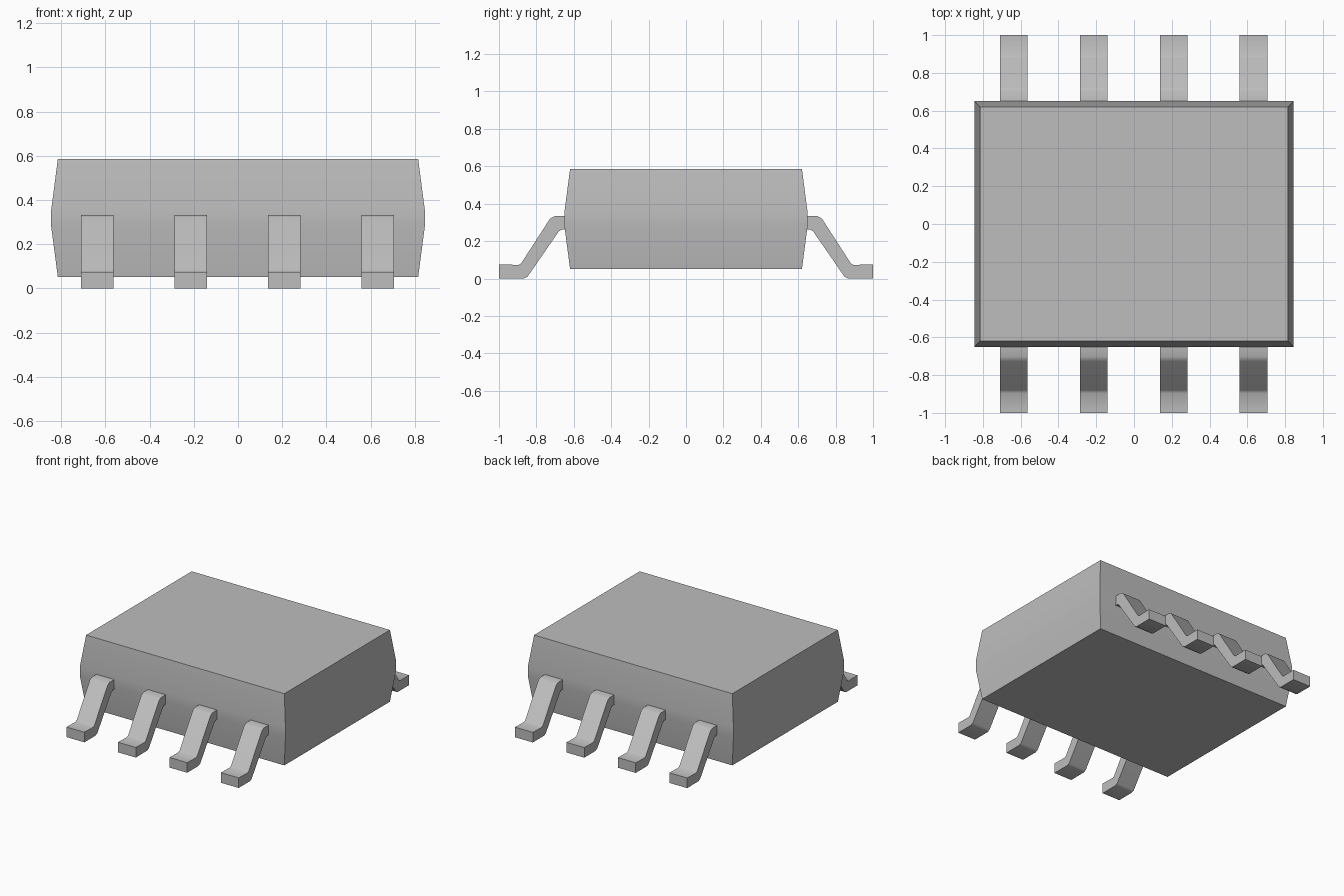
import bpy
import bmesh
import math

cube = bpy.data.objects.get("Cube")
if cube:
    bpy.data.objects.remove(cube, do_unlink=True)

grey = bpy.data.materials.new("mid_grey")
grey.use_nodes = True
colour = (0.51, 0.51, 0.515, 1)
grey.diffuse_color = colour
grey.node_tree.nodes["Principled BSDF"].inputs["Base Color"].default_value = colour


def loft(name, rings):
    """Skin closed rings of points and cap both ends."""
    bm = bmesh.new()
    loops = [[bm.verts.new(p) for p in ring] for ring in rings]
    for a, b in zip(loops, loops[1:]):
        for i in range(len(a)):
            j = (i + 1) % len(a)
            bm.faces.new((a[i], a[j], b[j], b[i]))
    bm.faces.new(loops[0])
    bm.faces.new(loops[-1])
    bmesh.ops.recalc_face_normals(bm, faces=bm.faces)
    mesh = bpy.data.meshes.new(name)
    bm.to_mesh(mesh)
    bm.free()
    mesh.materials.append(grey)
    obj = bpy.data.objects.new(name, mesh)
    bpy.context.collection.objects.link(obj)
    bpy.ops.object.select_all(action='DESELECT')
    obj.select_set(True)
    bpy.context.view_layer.objects.active = obj
    bpy.ops.object.shade_smooth_by_angle(angle=math.radians(40))


def rectangle(x, y, z):
    return [(-x, -y, z), (x, -y, z), (x, y, z), (-x, y, z)]


# Package body: tapered above and below a narrow waist band
loft("body", [rectangle(0.815, 0.62, 0.052), rectangle(0.845, 0.65, 0.28),
              rectangle(0.845, 0.65, 0.355), rectangle(0.815, 0.62, 0.585)])

# Bent legs: outward profile (distance from centre, height)
profile = [(0.63, 0.262), (0.665, 0.262), (0.68, 0.252), (0.847, 0.01),
           (0.867, 0), (1, 0), (1, 0.075), (0.895, 0.073), (0.88, 0.083),
           (0.727, 0.32), (0.703, 0.333), (0.63, 0.333)]
half_width = 0.073
for side, sign in (("front", -1), ("back", 1)):
    for n in range(4):
        x = (n - 1.5) * 0.423 - 0.002
        loft(f"{side}_leg_{n + 1}",
             [[(x + dx, sign * y, z) for y, z in profile]
              for dx in (-half_width, half_width)])
